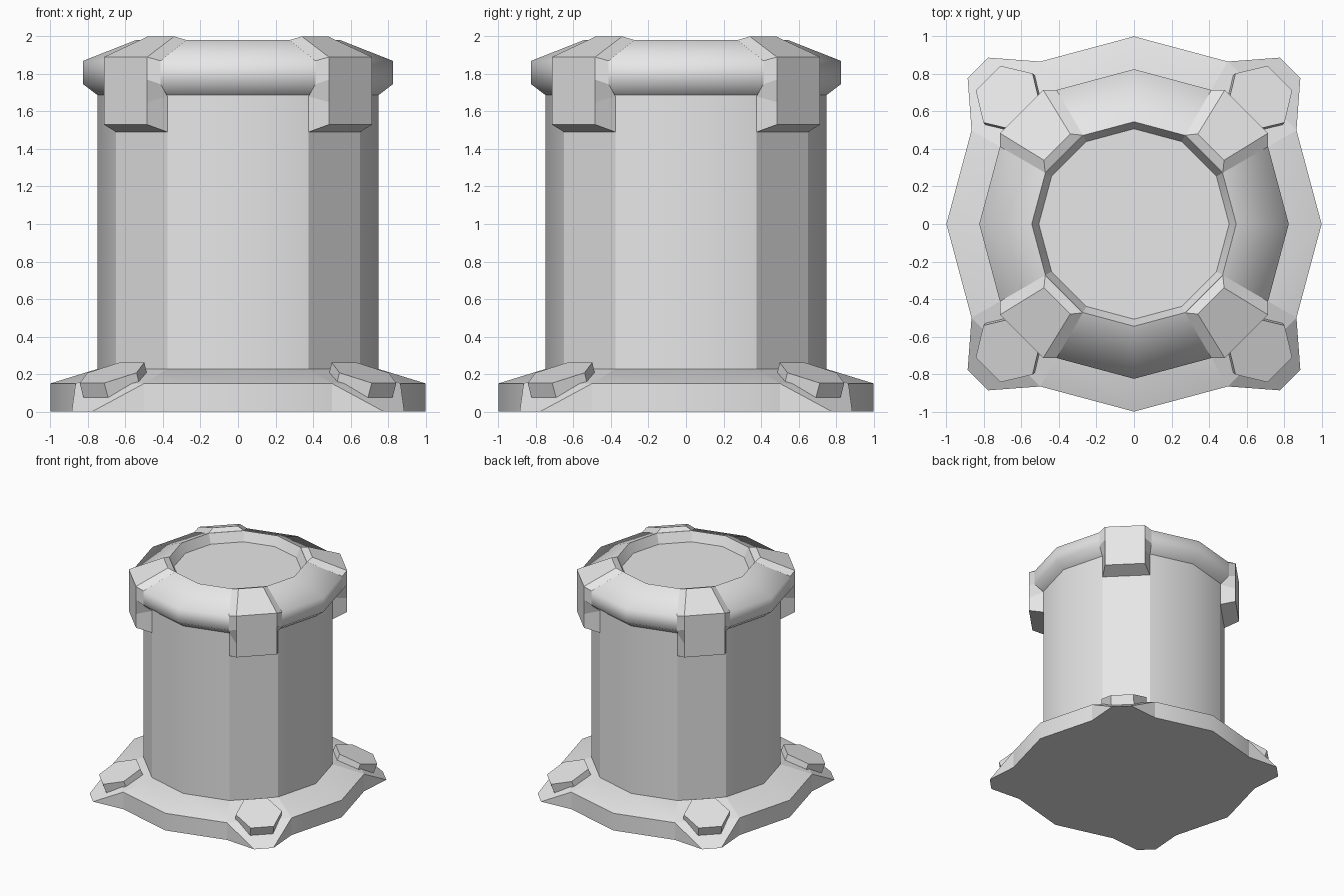
import bpy, bmesh
from math import cos, sin, tan, pi, radians
from mathutils import Matrix, Vector

cube = bpy.data.objects.get("Cube")
if cube:
    bpy.data.objects.remove(cube, do_unlink=True)

grey = bpy.data.materials.new("light_grey")
grey.use_nodes = True
colour = (0.8, 0.8, 0.8, 1)
grey.diffuse_color = colour
grey.node_tree.nodes["Principled BSDF"].inputs["Base Color"].default_value = colour

SIDES = 12
CORNERS = [("back_left", 45), ("back_right", 135), ("front_right", 225), ("front_left", 315)]


def polar(r, z, k):
    a = 2 * pi * k / SIDES
    return Vector((r * cos(a), r * sin(a), z))


def make(name, verts, faces, sharp=None):
    """Build a mesh object; a sharp(edge) rule turns on smooth shading."""
    bm = bmesh.new()
    vs = [bm.verts.new(v) for v in verts]
    for f in faces:
        bm.faces.new([vs[i] for i in f])
    bmesh.ops.recalc_face_normals(bm, faces=bm.faces)
    if sharp:
        for f in bm.faces:
            f.smooth = True
        for e in bm.edges:
            e.smooth = not sharp(e)
    mesh = bpy.data.meshes.new(name)
    bm.to_mesh(mesh)
    bm.free()
    mesh.materials.append(grey)
    ob = bpy.data.objects.new(name, mesh)
    bpy.context.collection.objects.link(ob)
    return ob


def on_axis(v):
    return min(abs(v.co.x), abs(v.co.y)) < 0.001


def lathe(name, profile, smooth_profile, cap=False, closed=False):
    """Turn a profile into twelve sides, with flat facets at the corners."""
    n = len(profile)
    verts = [polar(r, z, k) for r, z in profile for k in range(SIDES)]
    faces = []
    for j in range(n if closed else n - 1):
        a, b = j * SIDES, (j + 1) % n * SIDES
        for k in range(SIDES):
            m = (k + 1) % SIDES
            faces.append((a + k, a + m, b + m, b + k))
    if cap:
        faces += [range(SIDES), range((n - 1) * SIDES, n * SIDES)]

    def sharp(e):
        p, q = e.verts
        around = abs(p.co.z - q.co.z) < 1e-4 and abs(p.co.xy.length - q.co.xy.length) < 1e-4
        if around:
            return not any(abs(p.co.z - z) < 1e-4 and abs(p.co.xy.length - r) < 1e-3
                           for r, z in smooth_profile)
        return not on_axis(p)

    return make(name, verts, faces, sharp)


# Main barrel, whose top is the recessed lid
lathe("barrel", [(0.75, 0.2), (0.75, 1.7)], [])
lathe("lid_panel", [(0.51, 1.86), (0.51, 1.9)], [], cap=True)

# Rounded collar around the top
lathe("collar", [(0.74, 1.68), (0.825, 1.745), (0.825, 1.87), (0.545, 1.98), (0.505, 1.895), (0.505, 1.7)],
      [(0.825, 1.745), (0.825, 1.87)], closed=True)

# Foot plate: sloped top, upright rim, corners drawn out to thin tips
verts = [polar(r, z, k) for r, z in ((0.74, 0.23), (1, 0.15), (1, 0)) for k in range(SIDES)]
faces = [range(SIDES)]
outline = []
for k in range(SIDES):
    m = (k + 1) % SIDES
    t, u, b, c = SIDES + k, SIDES + m, 2 * SIDES + k, 2 * SIDES + m
    faces.append((k, m, u, t))
    outline.append(b)
    if k % 3 == 1:
        i = len(verts)
        mid = (k + 0.5) * 2 * pi / SIDES
        for side in (-1, 1):
            verts.append(Matrix.Rotation(mid, 3, "Z") @ Vector((1.177, side * 0.077, 0)))
        faces += [(t, u, i + 1, i), (t, i, b), (u, c, i + 1)]
        outline += [i, i + 1]
    else:
        faces.append((t, u, c, b))
faces.append(outline)
make("foot_plate", verts, faces,
     lambda e: e.calc_face_angle(0) > radians(35) or not any(on_axis(v) for v in e.verts))

# Clamp section: inner chain on the barrel and collar, outer chain standing proud
inner = [(0.725, 1.49), (0.725, 1.68), (0.797, 1.745), (0.797, 1.87), (0.528, 1.98)]
outer = [(0.848, 1.53, 0.163), (0.848, 1.65, 0.163), (0.848, 1.77, 0.163),
         (0.848, 1.89, 0.163), (0.58, 2.0, 0.099)]
n = len(inner)
clamp_verts = []
for s in (-1, 1):
    clamp_verts += [Vector((d, s * d * tan(pi / SIDES), z)) for d, z in inner]
    clamp_verts += [Vector((d, s * w, z)) for d, z, w in outer]
L = 2 * n
clamp_faces = [(0, n, n + L, L), (n - 1, L - 1, L - 1 + L, n - 1 + L)]
for j in range(n - 1):
    clamp_faces += [(j, j + 1, n + j + 1, n + j),
                    (L + j, L + j + 1, L + n + j + 1, L + n + j),
                    (n + j, n + j + 1, L + n + j + 1, L + n + j),
                    (j, j + 1, L + j + 1, L + j)]

# Hexagonal bolt, tilted outward on the foot plate
tilt = Matrix.Translation((0.95, 0, 0.207)) @ Matrix.Rotation(radians(20), 4, "Y")
bolt_verts = [tilt @ Vector((0.185 * cos(a), 0.185 * sin(a), z))
              for z in (-0.09, 0) for a in (radians(30 + 60 * i) for i in range(6))]
bolt_faces = [range(6), range(6, 12)]
bolt_faces += [(i, (i + 1) % 6, 6 + (i + 1) % 6, 6 + i) for i in range(6)]

# One clamp and one bolt at each corner
for corner, angle in CORNERS:
    turn = Matrix.Rotation(radians(angle), 4, "Z")
    make("clamp_" + corner, [turn @ v for v in clamp_verts], clamp_faces)
    make("bolt_" + corner, [turn @ v for v in bolt_verts], bolt_faces)
